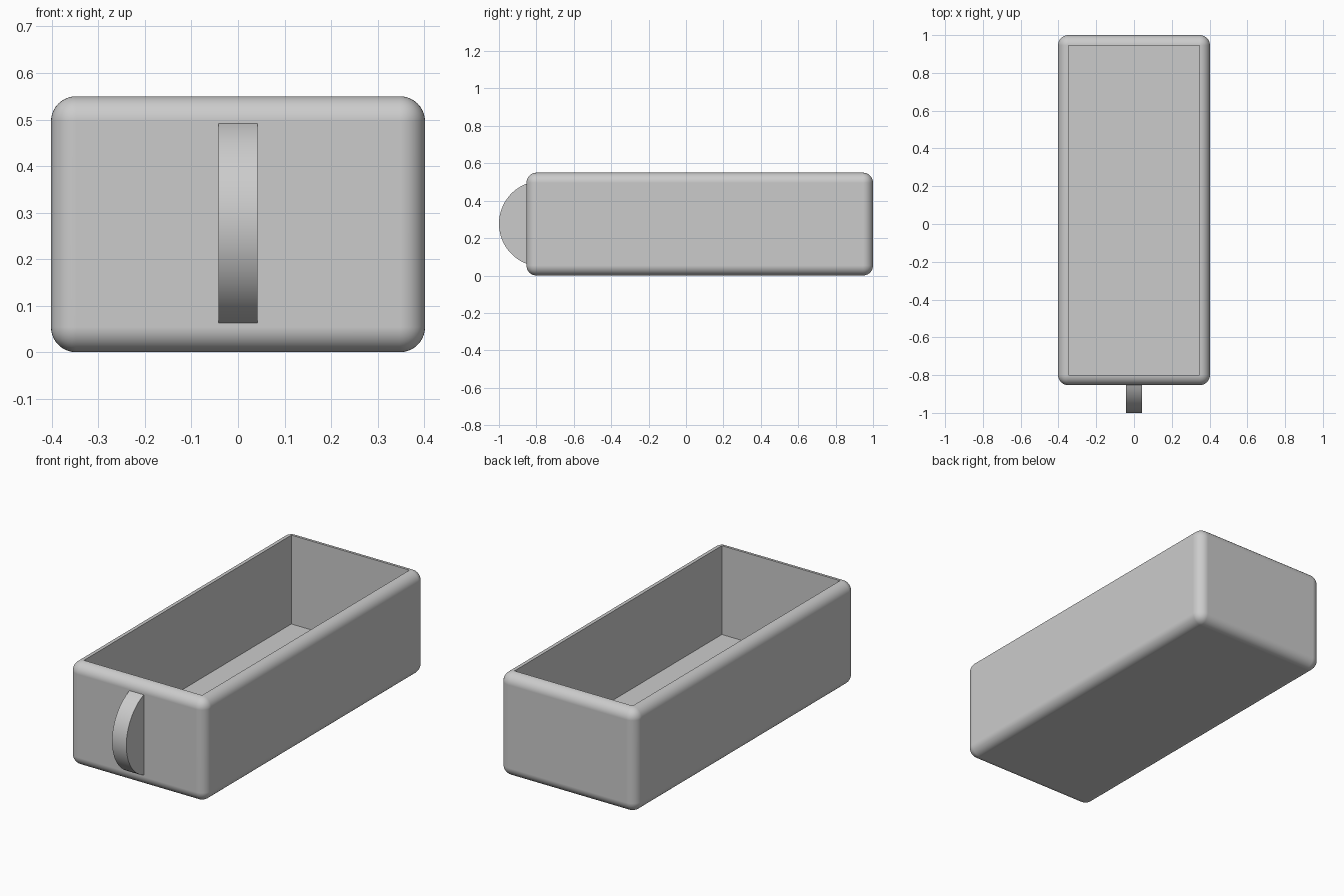
import bpy
import bmesh
from math import asin, cos, radians, sin
from mathutils import Matrix

cube = bpy.data.objects.get("Cube")
if cube:
    bpy.data.objects.remove(cube)

WIDTH, HEIGHT = 0.804, 0.55
FRONT, BACK = -0.853, 1.0
ROUND = 0.054
FLOOR = 0.077

grey = bpy.data.materials.new("plain grey")
grey.use_nodes = True
grey.diffuse_color = (0.6, 0.6, 0.6, 1)
grey.node_tree.nodes["Principled BSDF"].inputs["Base Color"].default_value = (0.6, 0.6, 0.6, 1)


def push_face(bm, face, offset):
    """Extrude one face by an offset, leaving the starting face in place."""
    pushed = bmesh.ops.extrude_face_region(bm, geom=[face], use_keep_orig=True)["geom"]
    verts = [g for g in pushed if isinstance(g, bmesh.types.BMVert)]
    bmesh.ops.translate(bm, verts=verts, vec=offset)


def finish(name, bm):
    """Turn a bmesh into a smooth object that keeps its sharp edges."""
    bmesh.ops.recalc_face_normals(bm, faces=bm.faces)
    for face in bm.faces:
        face.smooth = True
    mesh = bpy.data.meshes.new(name)
    bm.to_mesh(mesh)
    bm.free()
    mesh.set_sharp_from_angle(angle=radians(30))
    mesh.materials.append(grey)
    obj = bpy.data.objects.new(name, mesh)
    bpy.context.collection.objects.link(obj)
    normals = obj.modifiers.new("even_shading", "WEIGHTED_NORMAL")
    normals.keep_sharp = True


# Drawer box: rounded block whose flat top is pushed down to the floor
bm = bmesh.new()
bmesh.ops.create_cube(bm, size=1)
bmesh.ops.transform(
    bm, verts=bm.verts,
    matrix=Matrix.Translation((0, (FRONT + BACK) / 2, HEIGHT / 2))
    @ Matrix.Diagonal((WIDTH, BACK - FRONT, HEIGHT, 1)))
bmesh.ops.bevel(bm, geom=bm.edges[:], offset=ROUND, segments=10,
                profile=0.5, affect="EDGES")
bm.normal_update()
top = max((f for f in bm.faces if f.normal.z > 0.999), key=lambda f: f.calc_area())
push_face(bm, top, (0, 0, FLOOR - HEIGHT))
bmesh.ops.delete(bm, geom=[top], context="FACES_ONLY")
finish("drawer_box", bm)

# Handle: solid circular segment standing on the front panel
HALF_CHORD, REACH, THICK, MIDDLE = 0.214, 0.147, 0.084, 0.277
radius = (HALF_CHORD ** 2 + REACH ** 2) / (2 * REACH)
centre_y = FRONT - REACH + radius
half_angle = asin(HALF_CHORD / radius)
STEPS = 32
bm = bmesh.new()
arc = []
for i in range(STEPS + 1):
    a = half_angle * (2 * i / STEPS - 1)
    arc.append(bm.verts.new((-THICK / 2, centre_y - radius * cos(a),
                             MIDDLE + radius * sin(a))))
push_face(bm, bm.faces.new(arc), (THICK, 0, 0))
finish("handle", bm)
